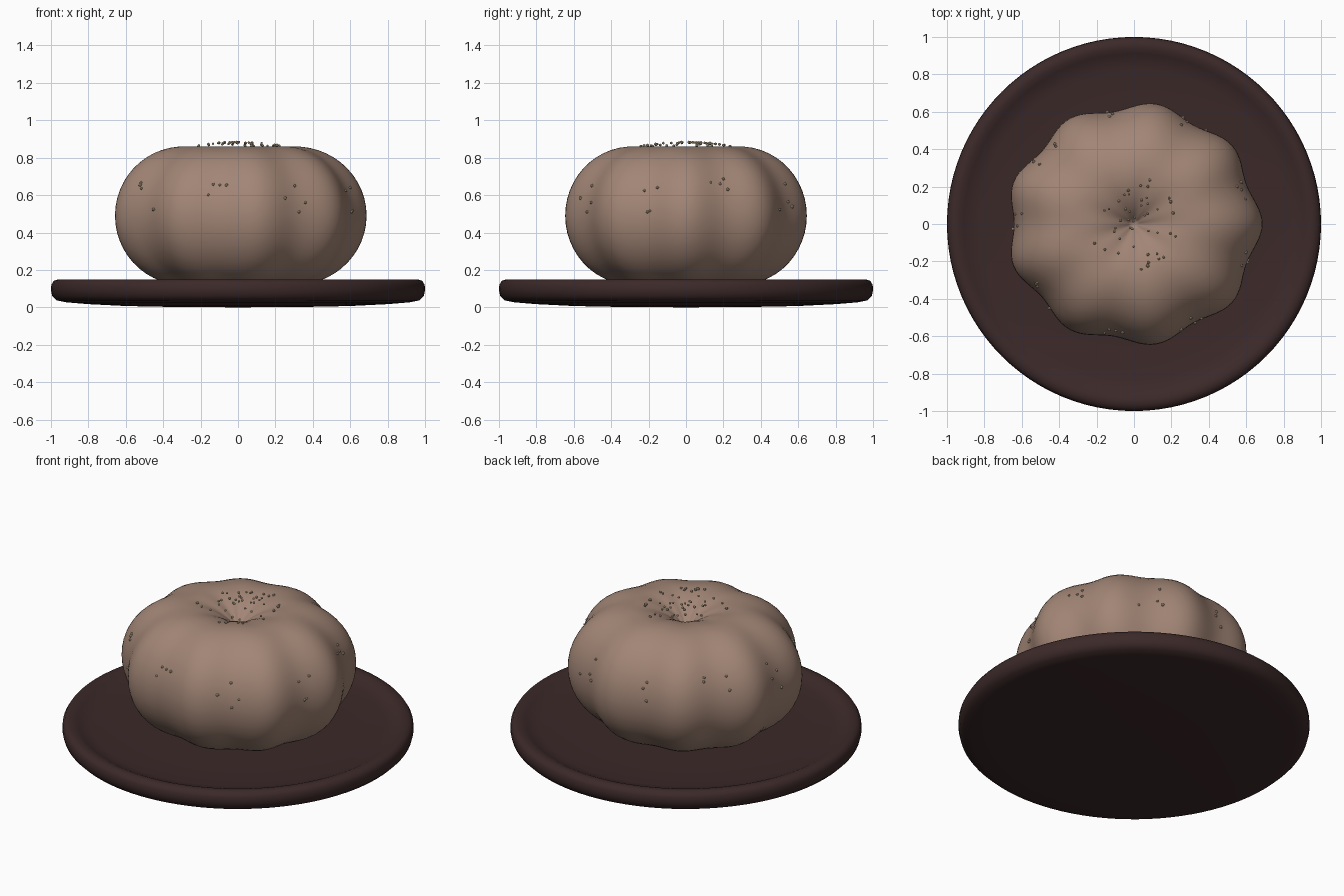
import bpy, bmesh, math, random
from mathutils import Matrix

random.seed(4)
if "Cube" in bpy.data.objects:
    bpy.data.objects.remove(bpy.data.objects["Cube"])

LOBES = 9
RING, TUBE, MID_Z = 0.295, 0.37, 0.49   # body section: circle swept round the axis


def material(name, rgb):
    m = bpy.data.materials.new(name)
    m.use_nodes = True
    colour = (*rgb, 1)
    m.diffuse_color = colour
    m.node_tree.nodes["Principled BSDF"].inputs["Base Color"].default_value = colour
    return m


def add_object(name, bm, mat, angle=None):
    bmesh.ops.recalc_face_normals(bm, faces=bm.faces)
    mesh = bpy.data.meshes.new(name)
    bm.to_mesh(mesh)
    bm.free()
    mesh.materials.append(mat)
    ob = bpy.data.objects.new(name, mesh)
    bpy.context.collection.objects.link(ob)
    if angle:
        bpy.ops.object.select_all(action="DESELECT")
        ob.select_set(True)
        bpy.context.view_layer.objects.active = ob
        bpy.ops.object.shade_smooth_by_angle(angle=math.radians(angle))
    return ob


def ribbed(r, a, z):
    """Point on the ribbed, slightly oval body."""
    r *= 1 + 0.034 * math.cos(LOBES * a)
    return (r * math.cos(a), 0.95 * r * math.sin(a), z)


def plain(r, a, z):
    return (r * math.cos(a), r * math.sin(a), z)


def revolve(profile, segments, place):
    """Sweep a profile that starts and ends on the axis."""
    bm = bmesh.new()
    angles = [math.tau * i / segments for i in range(segments)]
    start = bm.verts.new((0, 0, profile[0][1]))
    end = bm.verts.new((0, 0, profile[-1][1]))
    rings = [[bm.verts.new(place(r, a, z)) for a in angles] for r, z in profile[1:-1]]
    for i in range(segments):
        j = (i + 1) % segments
        bm.faces.new((start, rings[0][j], rings[0][i]))
        bm.faces.new((end, rings[-1][i], rings[-1][j]))
        for low, high in zip(rings, rings[1:]):
            bm.faces.new((low[i], low[j], high[j], high[i]))
    return bm


def crumbs(name, points, mat):
    bm = bmesh.new()
    for p in points:
        bmesh.ops.create_icosphere(bm, subdivisions=1, radius=random.uniform(0.007, 0.01),
                                   matrix=Matrix.Translation(p))
    return add_object(name, bm, mat)


brown = material("baked brown", (0.36, 0.235, 0.18))
dark = material("dark plate brown", (0.045, 0.022, 0.022))
cream = material("crumb cream", (0.62, 0.5, 0.33))

# Plate: gently bowed underside, rounded rim, shallow dish
plate = [(0, 0), (0.35, 0.002), (0.6, 0.007), (0.8, 0.017), (0.92, 0.027), (0.97, 0.037),
         (0.993, 0.06), (1, 0.09), (0.998, 0.12), (0.985, 0.142), (0.96, 0.15),
         (0.935, 0.149), (0.91, 0.138), (0.88, 0.124), (0.83, 0.115), (0.6, 0.11), (0, 0.11)]
add_object("plate", revolve(plate, 96, plain), dark, 50)

# Bun: ribbed ring with a closed dimple at the centre
limit = math.acos(-RING / TUBE)
steps = 40
bun = []
for k in range(steps + 1):
    t = -limit + 2 * limit * k / steps
    bun.append((RING + TUBE * math.cos(t), MID_Z + TUBE * math.sin(t)))
add_object("ribbed_bun", revolve(bun, LOBES * 16, ribbed), brown, 60)

# Crumbs in a shallow dome over the dimple
top = []
for _ in range(45):
    r, a = 0.25 * random.random() ** 0.7, random.uniform(0, math.tau)
    top.append(plain(r, a, 0.883 - 0.35 * r * r))
crumbs("top_crumbs", top, cream)

# Crumbs caught in the grooves between the ribs
side = []
for groove in range(LOBES):
    for _ in range(4):
        a = math.tau * (groove + 0.5) / LOBES + random.uniform(-0.13, 0.13)
        z = MID_Z + 0.02 + 0.18 * random.random() ** 1.7
        r = RING + math.sqrt(TUBE ** 2 - (z - MID_Z) ** 2)
        side.append(ribbed(r + 0.004, a, z))
crumbs("side_crumbs", side, cream)
